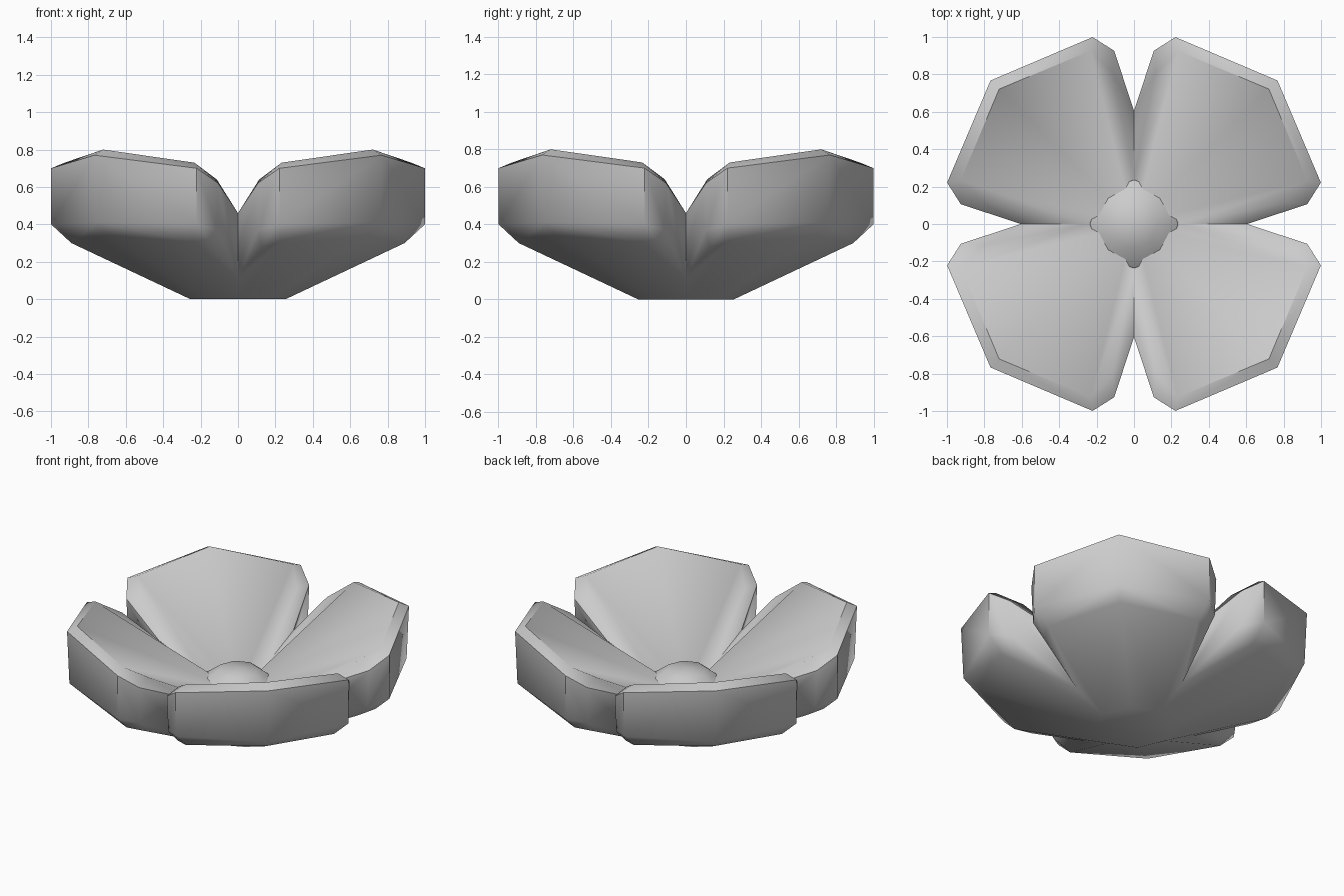
import bpy, bmesh
from math import pi, cos, sin

if "Cube" in bpy.data.objects:
    bpy.data.objects.remove(bpy.data.objects["Cube"])

# Half petal control points: (along the petal, across it, height)
P = {
    # upper surface
    'floor': (0, 0, .27), 'inner': (.18, .18, .31),
    'tip_in': (1.02, 0, .80), 'corner_in': (.82, .49, .73), 'side_in': (.65, .49, .64),
    # upper rim
    'tip_up': (1.085, 0, .77), 'corner_up': (.863, .55, .70), 'side_up': (.73, .58, .62),
    'notch_up': (.428, .428, .46),
    # lower rim
    'tip_low': (1.07, 0, .41), 'corner_low': (.863, .55, .40), 'side_low': (.72, .57, .37),
    'notch_low': (.33, .33, .11),
    # underside
    'tip_under': (.98, 0, .34), 'corner_under': (.79, .47, .30), 'side_under': (.68, .50, .28),
    'base': (.18, .18, 0), 'base_mid': (.25, 0, 0), 'base_centre': (0, 0, 0),
}
F = [
    'floor tip_in corner_in inner', 'corner_in side_in inner',
    'tip_in tip_up corner_up corner_in', 'corner_in corner_up side_up side_in',
    'side_in side_up notch_up inner',
    'tip_up tip_low corner_low corner_up', 'corner_up corner_low side_low side_up',
    'side_up side_low notch_low notch_up',
    'tip_low tip_under corner_under corner_low', 'corner_low corner_under side_under side_low',
    'side_low side_under notch_low',
    'tip_under base_mid base corner_under', 'corner_under base notch_low side_under',
    'base_mid base_centre base',
]


def finish(name, bm, angle):
    bmesh.ops.remove_doubles(bm, verts=bm.verts, dist=.0005)
    bmesh.ops.recalc_face_normals(bm, faces=bm.faces)
    me = bpy.data.meshes.new(name)
    bm.to_mesh(me)
    bm.free()
    ob = bpy.data.objects.new(name, me)
    bpy.context.collection.objects.link(ob)
    bpy.ops.object.select_all(action='DESELECT')
    ob.select_set(True)
    bpy.context.view_layer.objects.active = ob
    bpy.ops.object.shade_smooth_by_angle(angle=angle)
    return ob


# Four petals: each half is mirrored, then turned round the centre
bm = bmesh.new()
for k in range(4):
    a = pi / 4 + k * pi / 2
    for s in (1, -1):
        vs = {n: bm.verts.new((u * cos(a) - s * v * sin(a), u * sin(a) + s * v * cos(a), z))
              for n, (u, v, z) in P.items()}
        for f in F:
            bm.faces.new([vs[n] for n in f.split()])
finish('petals', bm, pi / 3.6)

# Eight-sided domed flower centre
bm = bmesh.new()
rings = [[bm.verts.new((r * cos(i * pi / 4), r * sin(i * pi / 4), z)) for i in range(8)]
         for r, z in ((.17, .24), (.237, .34), (.13, .42))]
for lo, hi in zip(rings, rings[1:]):
    for i in range(8):
        j = (i + 1) % 8
        bm.faces.new((lo[i], lo[j], hi[j], hi[i]))
bm.faces.new(rings[0][::-1])
top = bm.verts.new((0, 0, .435))
for i in range(8):
    bm.faces.new((rings[2][i], rings[2][(i + 1) % 8], top))
finish('flower_centre', bm, pi / 4)
